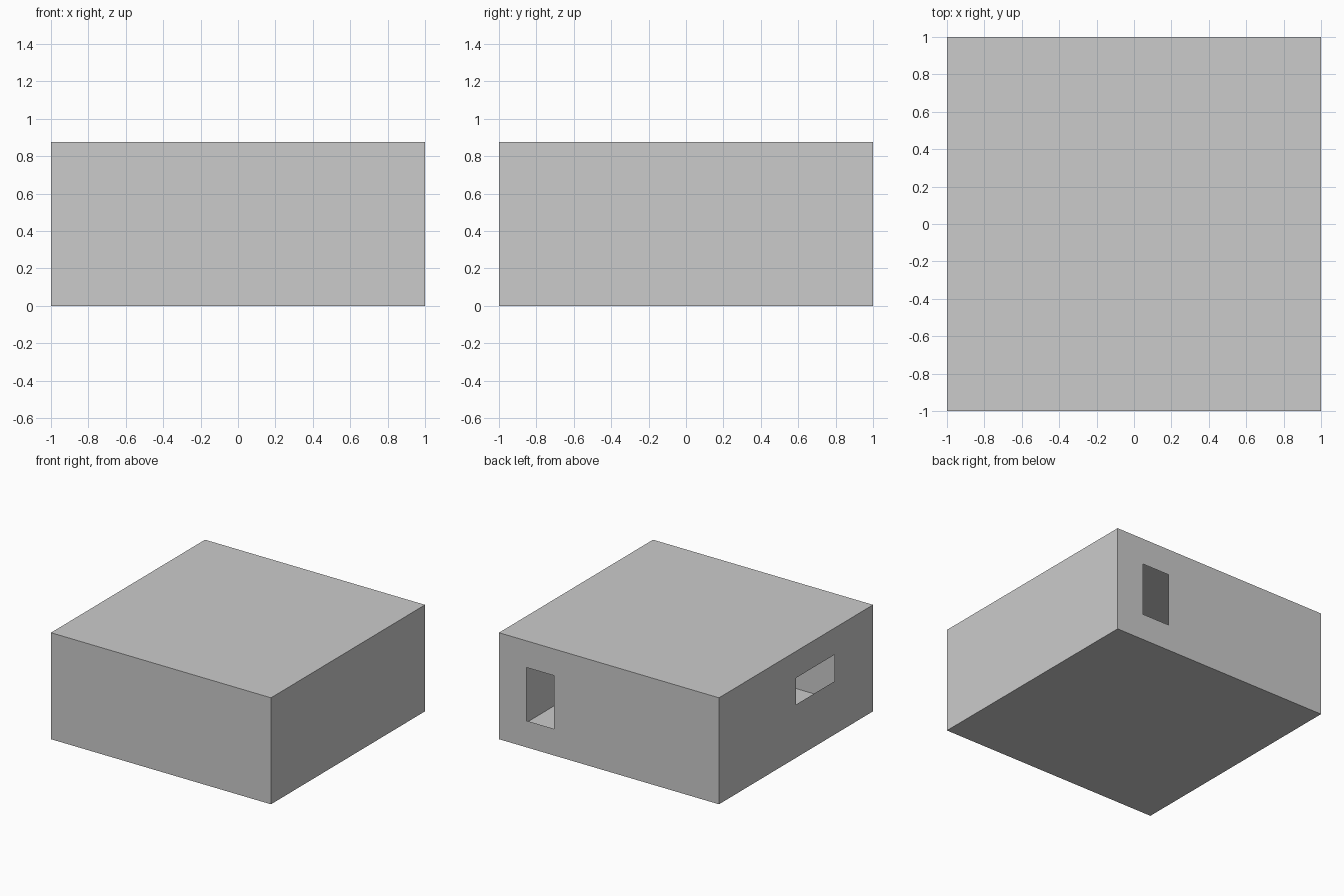
import bpy, bmesh
from mathutils import Matrix, Vector

if "Cube" in bpy.data.objects:
    bpy.data.objects.remove(bpy.data.objects["Cube"])

H = 0.875  # height of the box


def cut_window(bm, normal, lo, hi):
    """Inset the wall facing 'normal', fit the inner face to the box lo..hi, open it."""
    bm.normal_update()
    wall = next(f for f in bm.faces if f.normal.dot(Vector(normal)) > 0.99)
    bmesh.ops.inset_individual(bm, faces=[wall], thickness=0.1)
    mid = wall.calc_center_median()
    for v in wall.verts:
        v.co = [lo[i] if v.co[i] < mid[i] else hi[i] for i in range(3)]
    bmesh.ops.delete(bm, geom=[wall], context='FACES_ONLY')


# Thin-walled hollow box
bm = bmesh.new()
bmesh.ops.create_cube(bm, size=1, matrix=Matrix.Translation((0, 0, H / 2))
                      @ Matrix.Diagonal((2, 2, H, 1)))

# Tall opening in the back wall, wide opening in the left wall
cut_window(bm, (0, 1, 0), (0.5, 1, H * 0.25), (0.75, 1, H * 0.75))
cut_window(bm, (-1, 0, 0), (-1, -0.5, H * 0.5), (-1, 0, H * 0.75))

mesh = bpy.data.meshes.new("hollow_box")
bm.to_mesh(mesh)
bm.free()
bpy.context.collection.objects.link(bpy.data.objects.new("hollow_box", mesh))
